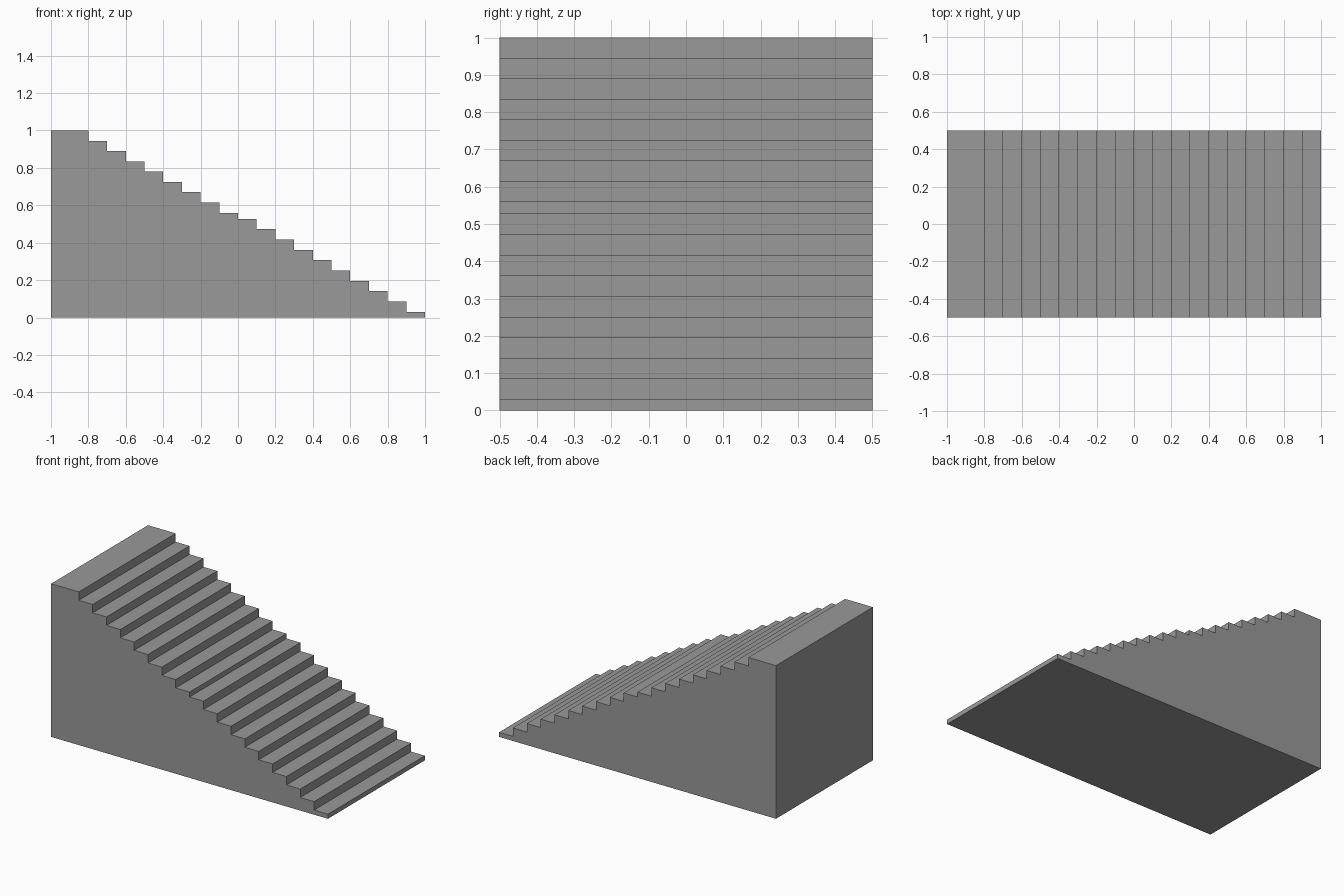
import bpy
import bmesh

cube = bpy.data.objects.get("Cube")
if cube:
    bpy.data.objects.remove(cube, do_unlink=True)

# Plain grey stone
GREY = (0.32, 0.32, 0.32, 1.0)
stone = bpy.data.materials.new("stone_grey")
stone.use_nodes = True
stone.diffuse_color = GREY
stone.node_tree.nodes["Principled BSDF"].inputs["Base Color"].default_value = GREY

# Tread heights: lower flight, a shallow middle riser, then upper flight to the landing
TREAD = 0.1
heights = [0.03 + 0.0553 * i for i in range(10)]
heights += [0.56 + 0.055 * i for i in range(9)]

# Side profile climbing from the right end to the landing on the left
profile = [(1.0, 0.0)]
for i, z in enumerate(heights):
    x = 1.0 - TREAD * i
    end = -1.0 if i == len(heights) - 1 else x - TREAD
    profile += [(x, z), (end, z)]
profile.append((-1.0, 0.0))

# Solid staircase extruded across its width
bm = bmesh.new()
side = bm.faces.new([bm.verts.new((x, -0.5, z)) for x, z in profile])
result = bmesh.ops.extrude_face_region(bm, geom=[side])
moved = [v for v in result["geom"] if isinstance(v, bmesh.types.BMVert)]
bmesh.ops.translate(bm, verts=moved, vec=(0, 1, 0))
bmesh.ops.recalc_face_normals(bm, faces=bm.faces)

mesh = bpy.data.meshes.new("staircase")
bm.to_mesh(mesh)
bm.free()
mesh.materials.append(stone)
staircase = bpy.data.objects.new("staircase", mesh)
bpy.context.collection.objects.link(staircase)
